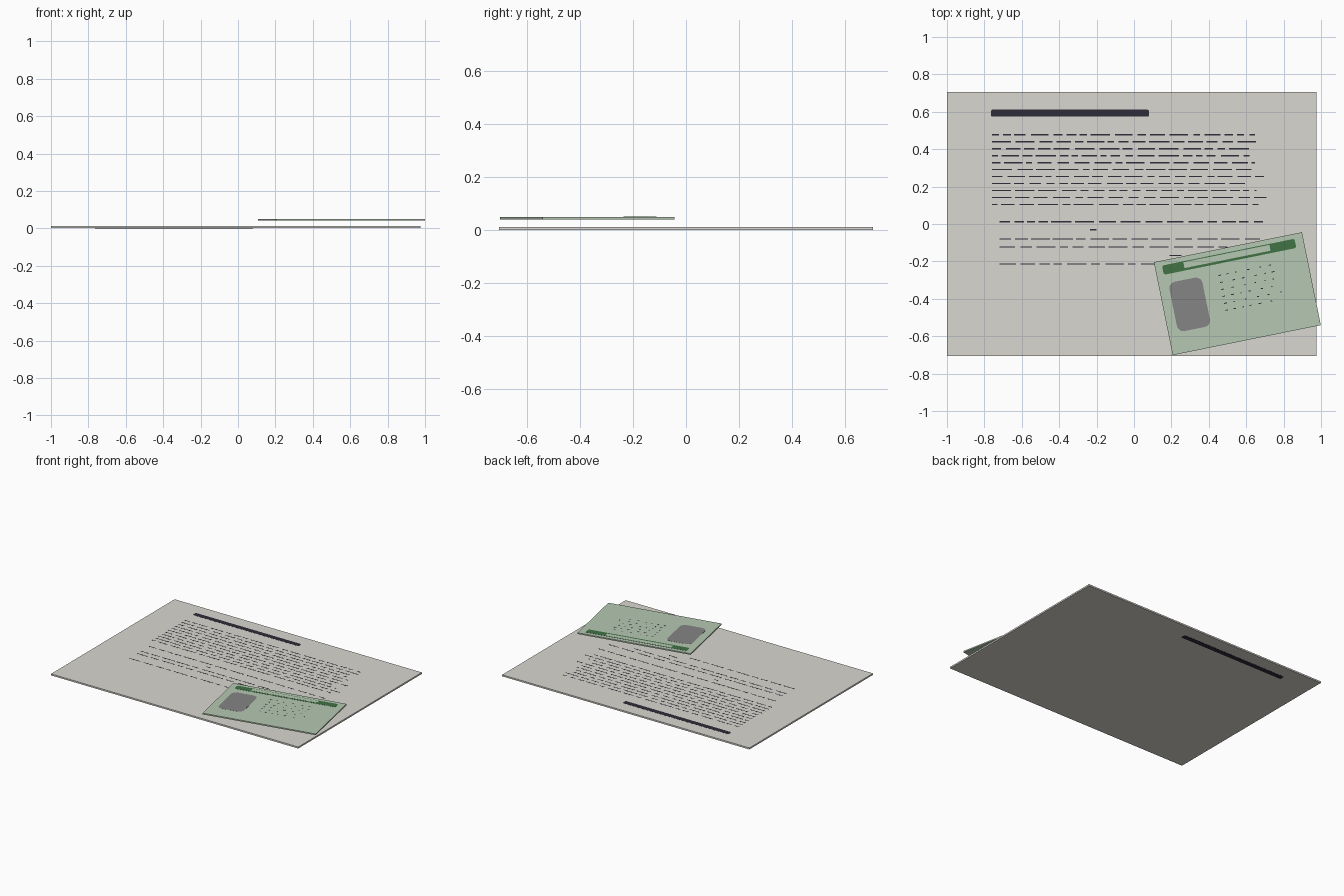
import bpy, bmesh, math, random
from mathutils import Matrix

if "Cube" in bpy.data.objects:
    bpy.data.objects.remove(bpy.data.objects["Cube"])

random.seed(4)


def material(name, rgb):
    m = bpy.data.materials.new(name)
    m.diffuse_color = (*rgb, 1)
    m.use_nodes = True
    m.node_tree.nodes["Principled BSDF"].inputs["Base Color"].default_value = m.diffuse_color
    return m


PAPER = material("warm_grey_paper", (0.70, 0.685, 0.64))
INK = material("dark_ink", (0.028, 0.025, 0.04))
CARD = material("pale_green", (0.46, 0.575, 0.445))
GREEN = material("deep_green", (0.05, 0.17, 0.06))
GREY = material("photo_grey", (0.235, 0.235, 0.24))


def add_plate(bm, x0, x1, y0, y1, z0, z1, radius=0.0):
    """Thin slab, optionally with rounded corners."""
    if radius:
        pts = []
        for cx, cy, a0 in ((x1 - radius, y1 - radius, 0), (x0 + radius, y1 - radius, 90),
                           (x0 + radius, y0 + radius, 180), (x1 - radius, y0 + radius, 270)):
            for i in range(7):
                a = math.radians(a0 + 15 * i)
                pts.append((cx + radius * math.cos(a), cy + radius * math.sin(a)))
    else:
        pts = [(x0, y0), (x1, y0), (x1, y1), (x0, y1)]
    bottom = [bm.verts.new((x, y, z0)) for x, y in pts]
    top = [bm.verts.new((x, y, z1)) for x, y in pts]
    bm.faces.new(bottom[::-1])
    bm.faces.new(top)
    n = len(pts)
    for i in range(n):
        j = (i + 1) % n
        bm.faces.new((bottom[i], bottom[j], top[j], top[i]))


def make(name, mat, slabs, matrix=None):
    """One object from a list of slabs (arguments of add_plate)."""
    bm = bmesh.new()
    for s in slabs:
        add_plate(bm, *s)
    mesh = bpy.data.meshes.new(name)
    bm.to_mesh(mesh)
    bm.free()
    mesh.materials.append(mat)
    ob = bpy.data.objects.new(name, mesh)
    if matrix:
        ob.matrix_world = matrix
    bpy.context.collection.objects.link(ob)


def dashes(x0, x1, y, z0, z1, h, lengths, gap):
    """A row of word-like bars."""
    row, x = [], x0
    while x < x1 - 0.01:
        end = min(x + random.uniform(*lengths), x1)
        row.append((x, end, y - h / 2, y + h / 2, z0, z1))
        x = end + random.uniform(*gap)
    return row


# Page and its heading bar (the bar shows on both sides)
TOP = 0.012
make("page", PAPER, [(-1, 0.975, -0.705, 0.705, 0.0008, TOP)])
make("heading_bar", INK, [(-0.765, 0.08, 0.574, 0.611, 0, TOP + 0.0006, 0.008)])

# Main paragraph, then the indented lines below it
rows = []
for i in range(11):
    rows += dashes(-0.76, random.uniform(0.62, 0.73), 0.477 - 0.0373 * i,
                   TOP - 0.002, TOP + 0.0005, 0.006, (0.03, 0.11), (0.015, 0.03))
for x0, x1, y in ((-0.72, 0.69, 0.012), (-0.235, -0.20, -0.031), (-0.72, 0.69, -0.08),
                  (-0.72, 0.50, -0.122), (0.19, 0.265, -0.168), (-0.72, 0.12, -0.213)):
    rows += dashes(x0, x1, y, TOP - 0.002, TOP + 0.0005, 0.006, (0.04, 0.11), (0.015, 0.03))
make("text_lines", INK, rows)

# Tilted card floating above the lower right corner
PLACE = Matrix.Translation((0.5525, -0.3725, 0)) @ Matrix.Rotation(math.radians(11.45), 4, 'Z')
CT = 0.050
make("card", CARD, [(-0.404, 0.404, -0.2535, 0.2535, 0.041, CT)], PLACE)
make("card_header", GREEN, [(-0.365, 0.358, 0.177, 0.227, CT - 0.002, CT + 0.0006, 0.012)], PLACE)
make("card_header_strip", CARD, [(-0.25, 0.22, 0.190, 0.222, CT - 0.002, CT + 0.0012)], PLACE)
make("card_photo", GREY, [(-0.351, -0.171, -0.14, 0.129, CT - 0.002, CT + 0.0006, 0.036)], PLACE)

# Small specks of print on the card
specks = []
for i in range(6):
    specks += dashes(-0.08, random.uniform(0.22, 0.33), 0.115 - 0.038 * i,
                     CT - 0.002, CT + 0.0005, 0.005, (0.006, 0.016), (0.03, 0.06))
make("card_print", INK, specks, PLACE)
